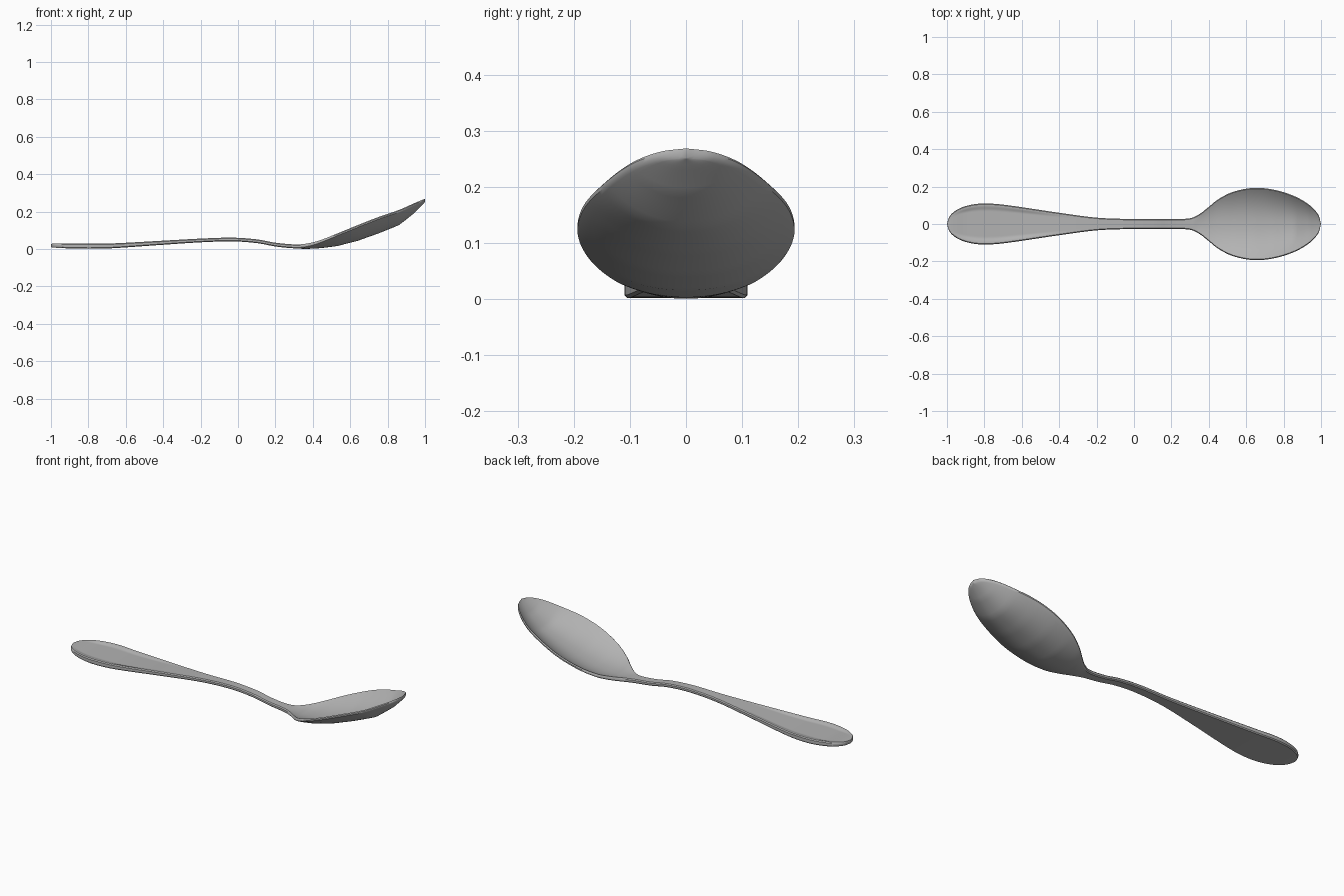
import bpy
import bmesh
from mathutils import Vector

cube = bpy.data.objects.get("Cube")
if cube:
    bpy.data.objects.remove(cube, do_unlink=True)

# Stations along the spoon: x, half width, rim height, edge thickness
STATIONS = [
    (-1, 0, .028, .018), (-.985, .043, .029, .021), (-.94, .08, .03, .025),
    (-.87, .103, .03, .027), (-.79, .11, .03, .028), (-.68, .101, .03, .026),
    (-.4, .06, .045, .022), (-.2, .034, .056, .02), (-.03, .027, .061, .02),
    (.1, .026, .052, .02), (.2, .026, .034, .02), (.3, .031, .025, .021),
    (.35, .053, .027, .021), (.4, .092, .036, .02), (.45, .132, .051, .018),
    (.53, .172, .083, .017), (.64, .193, .128, .017), (.75, .183, .171, .017),
    (.86, .148, .209, .017), (.94, .1, .244, .017), (.985, .05, .263, .017),
    (1, 0, .269, .017),
]
# Bowl depth below the rim: x, depth
BOWL = [(.32, 0), (.4, .013), (.45, .027), (.53, .05), (.64, .067),
        (.75, .071), (.86, .064), (.94, .037), (.985, .01), (1, 0)]


def smoothstep(a, b, v):
    t = min(max((v - a) / (b - a), 0), 1)
    return t * t * (3 - 2 * t)


def spline(keys, rows, steps):
    """Smooth curve through rows placed at the given parameter keys."""
    rows = [Vector(r) for r in rows]
    last = len(rows) - 1
    slopes = []
    for i in range(last + 1):
        a, b = max(i - 1, 0), min(i + 1, last)
        slopes.append((rows[b] - rows[a]) / (keys[b] - keys[a]))
    out = []
    for i in range(last):
        h = keys[i + 1] - keys[i]
        for s in range(steps):
            t = s / steps
            e = t * t * (3 - 2 * t)
            out.append(rows[i] * (1 - e) + rows[i + 1] * e
                       + slopes[i] * (h * t * (1 - t) ** 2)
                       - slopes[i + 1] * (h * t * t * (1 - t)))
    return out + [rows[last]]


def bowl_depth(x):
    for (x0, d0), (x1, d1) in zip(BOWL, BOWL[1:]):
        if x0 <= x <= x1:
            return d0 + (d1 - d0) * (x - x0) / (x1 - x0)
    return 0


def cross_section(x, w, rim, thick):
    """Closed ring: dished top, rounded edges, underside."""
    w = max(w, 0)
    bevel = min(.005, w * .4)
    depth = bowl_depth(x)
    dish = .007 * smoothstep(-.99, -.88, x) * (1 - smoothstep(-.65, -.3, x))
    count = 32
    us = [-1 + 2 * i / count for i in range(count + 1)]

    def sag(u):
        return depth * (1 - abs(u) ** 2.2)

    top = [(u * (w - bevel),
            rim - sag(u) - dish * (1 - smoothstep(.68, .95, abs(u))))
           for u in us]
    under = [(u * (w - bevel), rim - thick - sag(u)) for u in reversed(us)]
    high, low = rim - bevel, rim - thick + bevel
    ring = top + [(w, high), (w, low)] + under + [(-w, low), (-w, high)]
    return [(x, y, z) for y, z in ring]


# Loft the sections from the handle end to the bowl tip
keys = [0]
for a, b in zip(STATIONS, STATIONS[1:]):
    keys.append(keys[-1] + (Vector(b[:2]) - Vector(a[:2])).length)
bm = bmesh.new()
rings = [[bm.verts.new(p) for p in cross_section(*row)]
         for row in spline(keys, STATIONS, 6)]
for a, b in zip(rings, rings[1:]):
    for i in range(len(a)):
        j = (i + 1) % len(a)
        bm.faces.new((a[i], b[i], b[j], a[j]))
bmesh.ops.remove_doubles(bm, verts=bm.verts, dist=.0002)
bmesh.ops.recalc_face_normals(bm, faces=bm.faces)
mesh = bpy.data.meshes.new("spoon")
bm.to_mesh(mesh)
bm.free()
spoon = bpy.data.objects.new("spoon", mesh)
bpy.context.collection.objects.link(spoon)

# Plain metal grey
steel = bpy.data.materials.new("steel_grey")
steel.use_nodes = True
colour = (.45, .45, .45, 1)
steel.diffuse_color = colour
steel.node_tree.nodes["Principled BSDF"].inputs["Base Color"].default_value = colour
mesh.materials.append(steel)

bpy.context.view_layer.objects.active = spoon
spoon.select_set(True)
bpy.ops.object.shade_smooth_by_angle(angle=.7)
